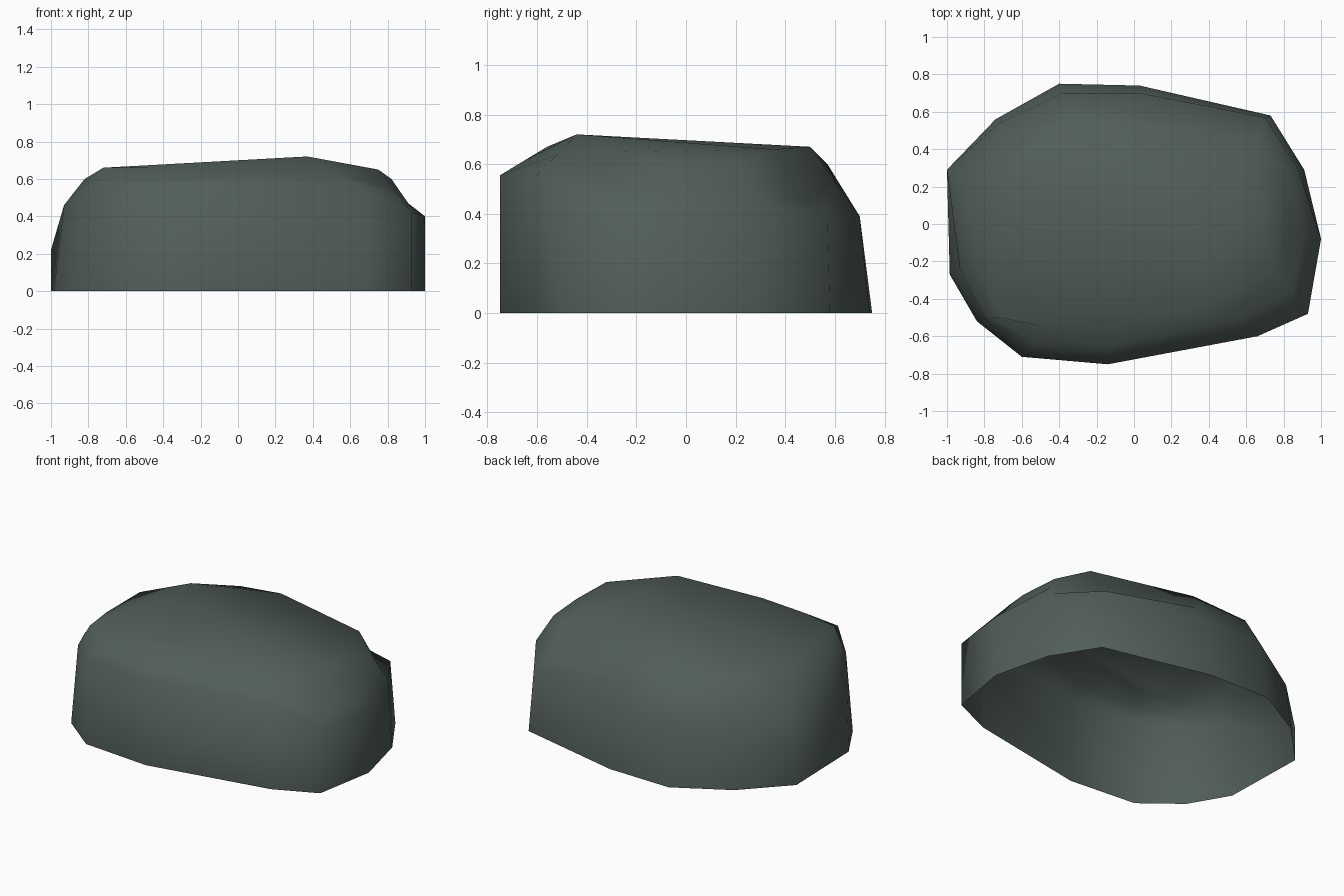
import bpy, bmesh
from mathutils import Vector

if "Cube" in bpy.data.objects:
    bpy.data.objects.remove(bpy.data.objects["Cube"])

# footprint of the boulder, clockwise from the left side
base = [(-1, .29), (-.74, .56), (-.40, .75), (.03, .74), (.73, .58), (.91, .29), (1, -.08),
        (.93, -.48), (.66, -.60), (-.14, -.75), (-.60, -.71), (-.84, -.52), (-.985, -.27)]
# shoulder: small offset from the footprint plus height
shoulder = [(0, 0, .22), (.02, -.02, .30), (.02, -.05, .39), (0, -.04, .39), (-.03, -.01, .40),
            (-.03, 0, .44), (0, 0, .40), (0, 0, .42), (0, 0, .555), (0, 0, .555),
            (0, 0, .55), (.035, .02, .51), (.055, .02, .46)]
# rim of the flattish top
rim = [(-.82, .16, .60), (-.62, .42, .60), (-.38, .57, .60), (-.04, .50, .67), (.63, .35, .66),
       (.80, .22, .60), (.82, -.04, .60), (.75, -.25, .65), (.37, -.44, .72), (-.16, -.56, .67),
       (-.48, -.55, .66), (-.72, -.50, .66), (-.82, -.18, .60)]
dents = {4: .08, 6: .03}          # small ledges above the shoulder

bm = bmesh.new()
b = [Vector((x, y, 0)) for x, y in base]
s = [p + Vector(o) for p, o in zip(b, shoulder)]
t = [Vector(p) for p in rim]
u = [p.lerp(q, .5) - Vector((0, 0, dents.get(i, 0))) for i, (p, q) in enumerate(zip(s, t))]
rings = [[bm.verts.new(p) for p in ring] for ring in (b, s, u, t)]

# top cap: upper side of the hull around the rim
extra = bm.verts.new((-.57, .33, .66))
bmesh.ops.convex_hull(bm, input=rings[3] + [extra])
bm.normal_update()
bmesh.ops.delete(bm, geom=[f for f in bm.faces if f.normal.z <= 0], context='FACES_ONLY')
bmesh.ops.delete(bm, geom=[e for e in bm.edges if not e.link_faces], context='EDGES')

# walls, open underneath
n = len(base)
for lo, hi in zip(rings, rings[1:]):
    for i in range(n):
        j = (i + 1) % n
        bm.faces.new((lo[j], lo[i], hi[i], hi[j]))
bmesh.ops.recalc_face_normals(bm, faces=bm.faces[:])
bm.normal_update()
if sum(f.normal.z * f.calc_area() for f in bm.faces) < 0:
    bmesh.ops.reverse_faces(bm, faces=bm.faces[:])
for f in bm.faces:
    f.smooth = True

mesh = bpy.data.meshes.new("boulder")
bm.to_mesh(mesh)
bm.free()
mat = bpy.data.materials.new("dark green grey stone")
mat.diffuse_color = (.083, .113, .101, 1)
mat.use_nodes = True
mat.node_tree.nodes["Principled BSDF"].inputs["Base Color"].default_value = mat.diffuse_color
mesh.materials.append(mat)
bpy.context.collection.objects.link(bpy.data.objects.new("boulder", mesh))
